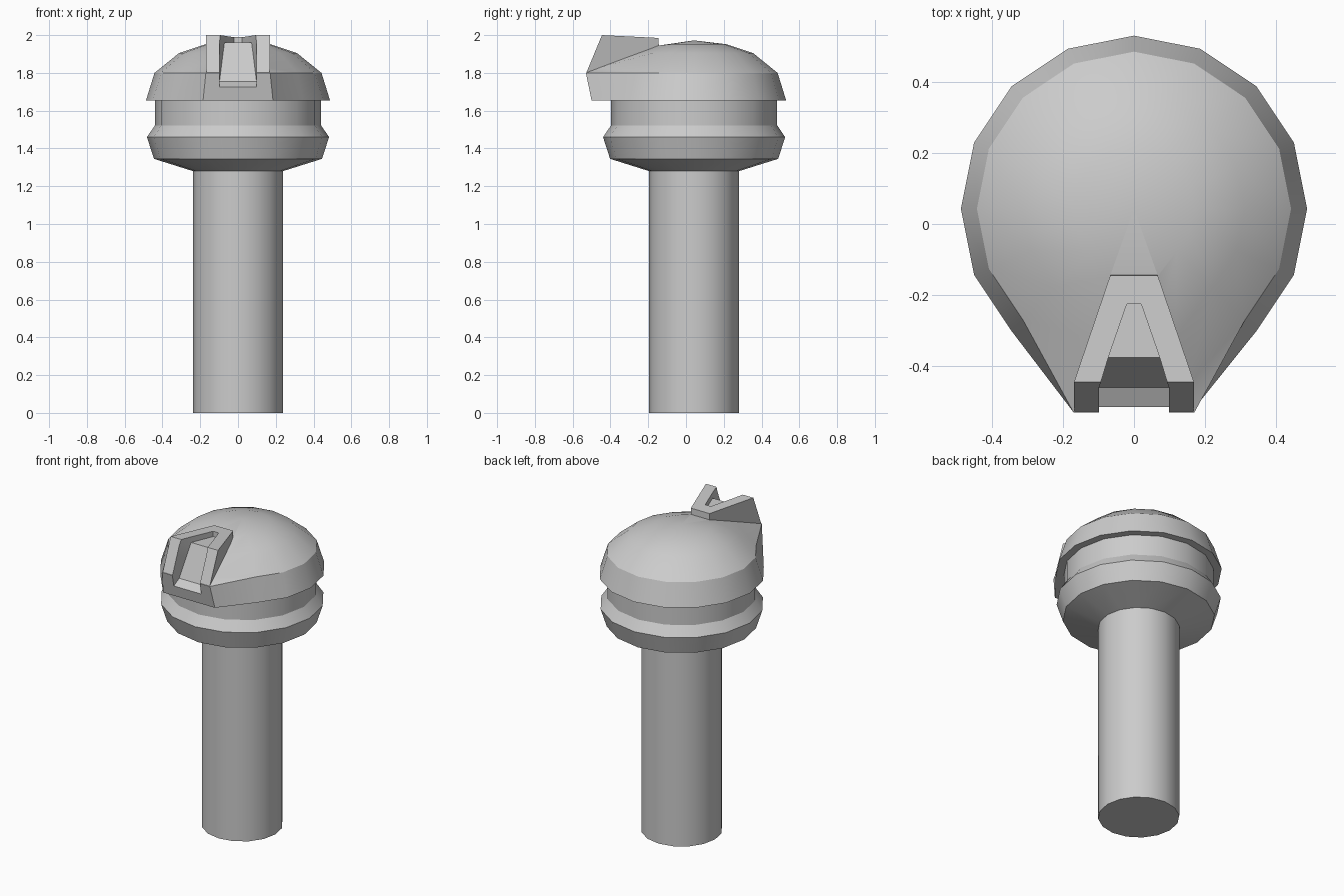
import bpy, bmesh
from math import cos, sin, pi

if "Cube" in bpy.data.objects:
    bpy.data.objects.remove(bpy.data.objects["Cube"])

N, CY = 16, 0.043          # sides and axis offset of the turned parts
FRONT = 12                 # ring index that points to -y


def finish(name, verts, faces):
    me = bpy.data.meshes.new(name)
    me.from_pydata(verts, [], faces)
    bm = bmesh.new()
    bm.from_mesh(me)
    bmesh.ops.recalc_face_normals(bm, faces=bm.faces)
    bm.to_mesh(me)
    bm.free()
    ob = bpy.data.objects.new(name, me)
    bpy.context.collection.objects.link(ob)
    return ob


def ring(r, z):
    return [(r * cos(2 * pi * i / N), CY + r * sin(2 * pi * i / N), z) for i in range(N)]


def skin(name, rings, tip=None):
    """Closed solid from equal-sized rings, with flat ends or a pointed top."""
    n = len(rings[0])
    verts = [v for r in rings for v in r]
    faces = [tuple(range(n))]
    for k in range(len(rings) - 1):
        for i in range(n):
            j = (i + 1) % n
            faces.append((k * n + i, k * n + j, (k + 1) * n + j, (k + 1) * n + i))
    base = (len(rings) - 1) * n
    if tip:
        verts.append(tip)
        faces += [(base + i, base + (i + 1) % n, len(verts) - 1) for i in range(n)]
    else:
        faces.append(tuple(range(base, base + n)))
    return finish(name, verts, faces)


def smooth(ob):
    bpy.ops.object.select_all(action='DESELECT')
    ob.select_set(True)
    bpy.context.view_layer.objects.active = ob
    bpy.ops.object.shade_smooth_by_angle(angle=pi / 6)


def boolean(ob, other, op):
    m = ob.modifiers.new(op.lower(), 'BOOLEAN')
    m.object, m.operation, m.solver = other, op, 'EXACT'
    bpy.context.view_layer.update()
    dg = bpy.context.evaluated_depsgraph_get()
    me = bpy.data.meshes.new_from_object(ob.evaluated_get(dg))
    ob.modifiers.clear()
    ob.data = me
    bpy.data.objects.remove(other)


# shaft with collar and neck
profile = [(0.238, 0), (0.238, 1.28), (0.445, 1.345), (0.482, 1.46), (0.44, 1.522), (0.44, 1.655)]
smooth(skin("shaft_and_collar", [ring(r, z) for r, z in profile]))

# domed cap, its front vertices pulled out into a spout
cap_profile = [(0.487, 1.655), (0.442, 1.80), (0.312, 1.905), (0.17, 1.952)]
pulled = [(0.185, -0.50, 1.655), (0.17, -0.53, 1.80), (0.115, -0.325, 1.878), (0.067, -0.145, 1.945)]
cap_rings = []
for (r, z), (x, y, pz) in zip(cap_profile, pulled):
    pts = ring(r, z)
    pts[FRONT - 1] = (-x, y, pz)
    pts[FRONT] = (0, y, pz)
    pts[FRONT + 1] = (x, y, pz)
    cap_rings.append(pts)
cap = skin("domed_cap", cap_rings, (0, CY, 1.972))

# raised wedge over the spout
side = [(0.14, -0.49, 1.76), (0.168, -0.528, 1.80), (0.169, -0.445, 2.0),
        (0.067, -0.145, 1.985), (0.066, -0.143, 1.90)]
wedge = skin("spout_wedge", [side, [(-x, y, z) for x, y, z in side]])

# tapered slot cut into the spout
low = [(0.098, -0.60, 1.68), (0.098, -0.46, 1.755), (0.072, -0.375, 1.96), (0.02, -0.225, 1.955)]
sections = [[(x, y, z), (x, y, 2.1), (-x, y, 2.1), (-x, y, z)] for x, y, z in low]
slot = skin("slot_cutter", sections)
slot.hide_render = True

boolean(cap, wedge, 'UNION')
boolean(cap, slot, 'DIFFERENCE')
smooth(cap)
